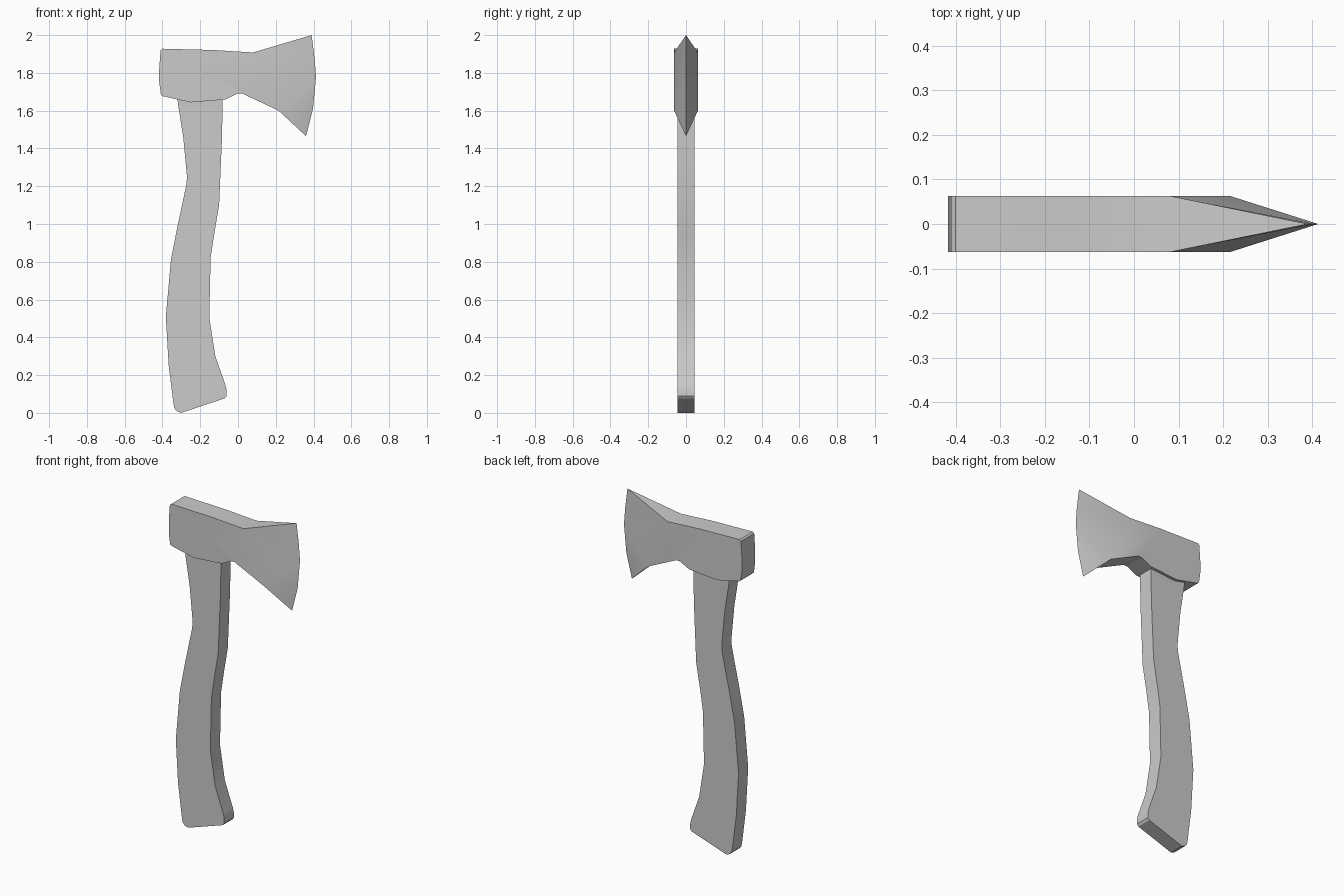
import bpy, bmesh
from math import radians

if "Cube" in bpy.data.objects:
    bpy.data.objects.remove(bpy.data.objects["Cube"])


def finish(name, bm):
    bmesh.ops.recalc_face_normals(bm, faces=bm.faces)
    mesh = bpy.data.meshes.new(name)
    bm.to_mesh(mesh)
    bm.free()
    obj = bpy.data.objects.new(name, mesh)
    bpy.context.collection.objects.link(obj)
    bpy.ops.object.select_all(action='DESELECT')
    obj.select_set(True)
    bpy.context.view_layer.objects.active = obj
    bpy.ops.object.shade_smooth_by_angle(angle=radians(25))
    return obj


def two_sides(bm, profile, half):
    # the same (x, z) profile on the front and back plane
    return [[bm.verts.new((x, y, z)) for x, z in profile] for y in (-half, half)]


def bridge(bm, a, b, closed):
    n = len(a)
    for i in range(n if closed else n - 1):
        j = (i + 1) % n
        bm.faces.new((a[i], a[j], b[j], b[i]))


# Handle: curved outline with constant thickness, top hidden in the head
handle_outline = [
    (-0.325, 1.70), (-0.317, 1.63), (-0.29, 1.46), (-0.27, 1.25), (-0.273, 1.21),
    (-0.32, 0.99), (-0.355, 0.81), (-0.382, 0.51), (-0.367, 0.25), (-0.342, 0.053),
    (-0.337, 0.025), (-0.322, 0.007), (-0.30, 0.0), (-0.07, 0.077), (-0.06, 0.09),
    (-0.06, 0.12), (-0.067, 0.15), (-0.12, 0.30), (-0.152, 0.505), (-0.145, 0.82),
    (-0.128, 0.935), (-0.10, 1.10), (-0.085, 1.45), (-0.08, 1.70)]
bm = bmesh.new()
front, back = two_sides(bm, handle_outline, 0.046)
bm.faces.new(front)
bm.faces.new(back)
bridge(bm, front, back, True)
finish("handle", bm)

# Head: slab from the top of the cheek round the poll to the bottom of the cheek
head_outline = [
    (0.08, 1.908), (-0.13, 1.921), (-0.40, 1.928), (-0.41, 1.92), (-0.417, 1.82),
    (-0.417, 1.75), (-0.408, 1.685), (-0.40, 1.677), (-0.25, 1.644), (-0.065, 1.659),
    (-0.005, 1.69), (0.02, 1.692), (0.215, 1.60)]
# Cutting edge on the centre plane, top to bottom
edge_points = [(0.39, 2.0), (0.405, 1.88), (0.413, 1.78), (0.397, 1.61), (0.36, 1.465)]
bm = bmesh.new()
front, back = two_sides(bm, head_outline, 0.063)
edge = [bm.verts.new((x, 0, z)) for x, z in edge_points]
bridge(bm, front, back, False)
for side in (front, back):
    top, bottom = side[0], side[-1]
    bm.faces.new(side)
    for i in range(4):
        bm.faces.new((top if i < 2 else bottom, edge[i], edge[i + 1]))
    bm.faces.new((top, edge[2], bottom))
# top and bottom tapers towards the edge
bm.faces.new((front[0], back[0], edge[0]))
bm.faces.new((front[-1], back[-1], edge[-1]))
finish("axe_head", bm)
